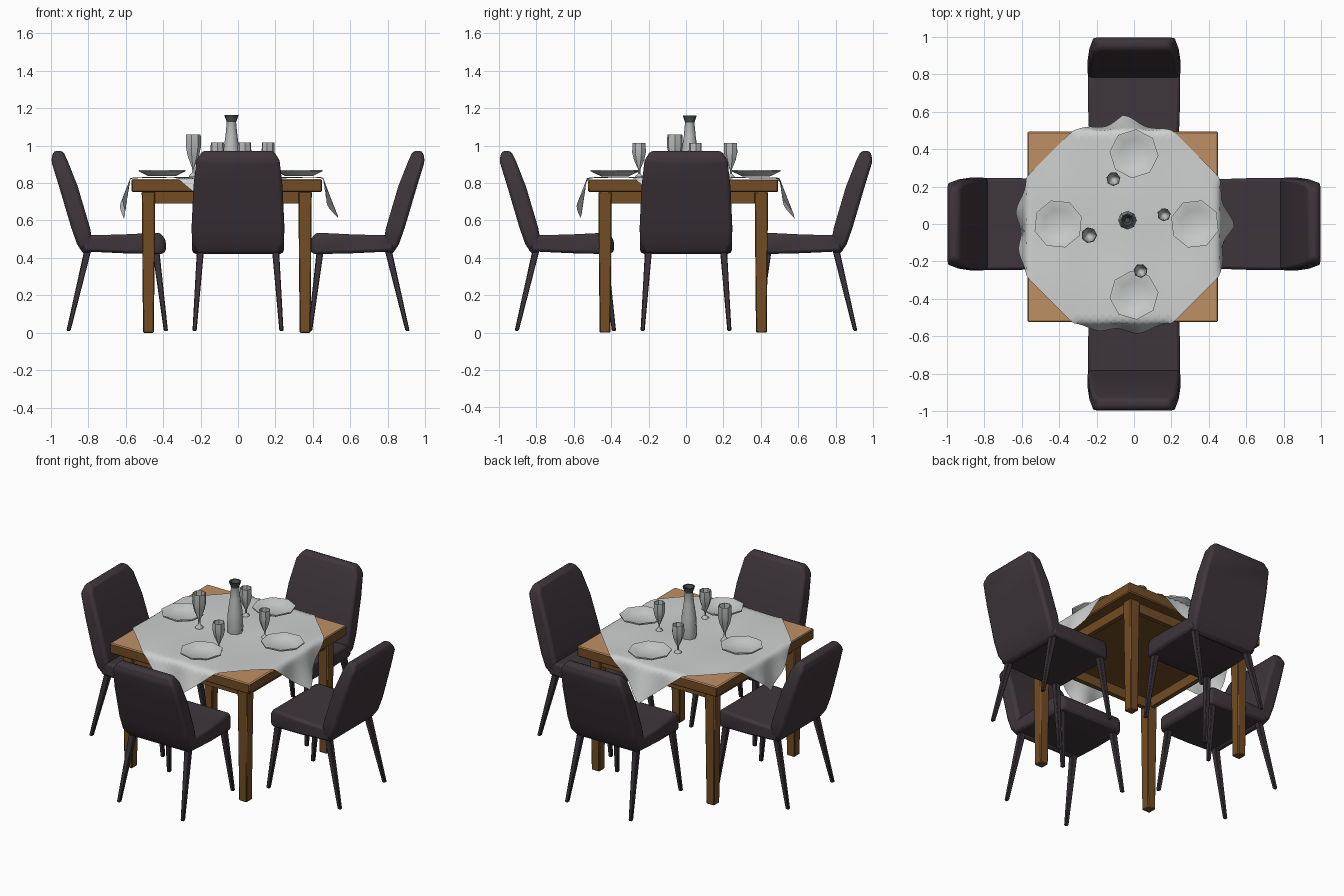
import bpy, bmesh, math
from mathutils import Matrix, Vector

if "Cube" in bpy.data.objects:
    bpy.data.objects.remove(bpy.data.objects["Cube"])


def material(name, rgb):
    m = bpy.data.materials.new(name)
    m.use_nodes = True
    m.diffuse_color = (*rgb, 1)
    bsdf = next(n for n in m.node_tree.nodes if n.type == 'BSDF_PRINCIPLED')
    bsdf.inputs["Base Color"].default_value = (*rgb, 1)
    return m


UPHOLSTERY = material("dark plum upholstery", (0.048, 0.036, 0.044))
LEG_DARK = material("dark chair leg", (0.04, 0.032, 0.04))
WOOD_TOP = material("light wood", (0.52, 0.28, 0.13))
WOOD = material("brown wood", (0.17, 0.075, 0.018))
LINEN = material("pale linen", (0.62, 0.63, 0.63))
CHINA = material("pale china", (0.6, 0.62, 0.61))
GLASS = material("grey glass", (0.5, 0.52, 0.51))
VASE_DARK = material("dark vase mouth", (0.06, 0.07, 0.07))


def finish(bm, name, mats, bevel=0, segments=2, angle=35, matrix=None):
    """Turn a bmesh into a named, shaded object."""
    bmesh.ops.recalc_face_normals(bm, faces=bm.faces)
    if matrix:
        bm.transform(matrix)
    mesh = bpy.data.meshes.new(name)
    bm.to_mesh(mesh)
    bm.free()
    for m in mats:
        mesh.materials.append(m)
    ob = bpy.data.objects.new(name, mesh)
    bpy.context.collection.objects.link(ob)
    bpy.ops.object.select_all(action='DESELECT')
    ob.select_set(True)
    bpy.context.view_layer.objects.active = ob
    bpy.ops.object.shade_smooth_by_angle(angle=math.radians(angle))
    if bevel:
        mod = ob.modifiers.new("soft edges", 'BEVEL')
        mod.width, mod.segments = bevel, segments
    return ob


def loft(rings):
    """Skin a list of rings and cap both ends."""
    bm = bmesh.new()
    rings = [[bm.verts.new(p) for p in ring] for ring in rings]
    n = len(rings[0])
    for a, b in zip(rings, rings[1:]):
        for i in range(n):
            j = (i + 1) % n
            bm.faces.new((a[i], a[j], b[j], b[i]))
    bm.faces.new(rings[0])
    bm.faces.new(rings[-1])
    return bm


def box(x0, x1, y0, y1, z0, z1):
    return loft([[(x0, y0, z), (x1, y0, z), (x1, y1, z), (x0, y1, z)] for z in (z0, z1)])


def lathe(profile, sides, turn=0.0):
    """Spin (radius, height) points round z."""
    bm = bmesh.new()
    verts = [bm.verts.new((r, 0, z)) for r, z in profile]
    edges = [bm.edges.new(pair) for pair in zip(verts, verts[1:])]
    bmesh.ops.spin(bm, geom=verts + edges, cent=(0, 0, 0), axis=(0, 0, 1),
                   angle=math.tau, steps=sides)
    bmesh.ops.remove_doubles(bm, verts=bm.verts, dist=0.0005)
    bm.transform(Matrix.Rotation(turn, 4, 'Z'))
    return bm


def stick(p, q, r0, r1):
    """Tapered square rod from p to q."""
    return loft([[(c[0] + sx * r, c[1] + sy * r, c[2])
                  for sx, sy in ((-1, -1), (1, -1), (1, 1), (-1, 1))]
                 for c, r in ((p, r0), (q, r1))])


# Chairs: modelled behind the table (+y outward), then turned to each side
BACK = [(0.42, 0.79, 0.825, 0.22), (0.475, 0.775, 0.86, 0.245), (0.56, 0.79, 0.89, 0.248),
        (0.78, 0.855, 0.955, 0.238), (0.92, 0.91, 0.998, 0.222), (0.972, 0.935, 0.985, 0.19)]
SEAT = [(0.385, 0.43, 0.495, 0.215), (0.415, 0.42, 0.535, 0.238),
        (0.62, 0.425, 0.525, 0.245), (0.83, 0.435, 0.52, 0.245)]


def chair(side, turn):
    m = Matrix.Rotation(turn, 4, 'Z')
    back = loft([[(-w, a, z), (w, a, z), (w, b, z), (-w, b, z)] for z, a, b, w in BACK])
    finish(back, f"{side}_chair_back", [UPHOLSTERY], 0.018, angle=50, matrix=m)
    seat = loft([[(-w, y, a), (w, y, a), (w, y, b), (-w, y, b)] for y, a, b, w in SEAT])
    finish(seat, f"{side}_chair_seat", [UPHOLSTERY], 0.016, angle=50, matrix=m)
    for s, label in ((-1, "a"), (1, "b")):
        for part, top, foot in (("rear", 0.8, 0.905), ("fore", 0.44, 0.385)):
            leg = stick((s * 0.2, top, 0.45), (s * 0.232, foot, 0.01), 0.019, 0.011)
            finish(leg, f"{side}_chair_{part}_leg_{label}", [LEG_DARK], 0.004, 1, matrix=m)


for i, side in enumerate(("back", "right", "front", "left")):
    chair(side, i * math.pi / 2)

# Table
CX, CY, HALF = -0.06, -0.015, 0.508
TOP = 0.82
top = box(CX - HALF, CX + HALF, CY - HALF, CY + HALF, 0.752, TOP)
top.normal_update()
for f in top.faces:
    f.material_index = int(f.calc_center_median().z > TOP - 0.001)
finish(top, "table_top", [WOOD, WOOD_TOP], 0.006, 1)
for sx in (-1, 1):
    for sy in (-1, 1):
        x, y = CX + sx * 0.418, CY + sy * 0.418
        finish(stick((x, y, 0.753), (x, y, 0), 0.036, 0.029),
               f"table_leg_{'left' if sx > 0 else 'right'}_{'back' if sy > 0 else 'front'}",
               [WOOD], 0.005, 1)
for k in range(4):
    rail = box(-0.4, 0.4, 0.405, 0.435, 0.69, 0.755)
    m = Matrix.Translation((CX, CY, 0)) @ Matrix.Rotation(k * math.pi / 2, 4, 'Z')
    finish(rail, f"table_rail_{k + 1}", [WOOD], matrix=m)

# Tablecloth: a diagonal square whose corners fold over the table edges
cloth = bmesh.new()
REACH = 0.78
bmesh.ops.create_grid(cloth, x_segments=36, y_segments=36, size=REACH / math.sqrt(2),
                      matrix=Matrix.Rotation(math.pi / 4, 4, 'Z'))
for v in cloth.verts:
    x, y = v.co.x, v.co.y
    ripple = math.sin(9 * x + 5 * y) * math.sin(7 * y - 8 * x + 1)
    z = TOP + 0.009 + 0.004 * ripple
    edge = HALF + 0.006
    for axis in (0, 1):
        over = abs(v.co[axis]) - edge
        if over > 0:
            sign = math.copysign(1, v.co[axis])
            across = v.co[1 - axis]
            flare = 0.22 * over + 0.1 * over * math.sin(24 * across + sign)
            v.co[axis] = sign * (edge + flare)
            z -= over * 0.82
    v.co = Vector((v.co.x + CX, v.co.y + CY, z))
finish(cloth, "tablecloth", [LINEN], angle=60)

# Plates
PLATE = [(0, 0), (0.075, 0), (0.13, 0.026), (0.131, 0.034), (0.122, 0.034), (0.078, 0.015), (0, 0.012)]
for i, (x, y) in enumerate([(-0.405, 0), (0.325, 0), (0, 0.375), (0, -0.38)]):
    finish(lathe(PLATE, 8, 0.3 + i * 0.2), f"plate_{i + 1}", [CHINA],
           matrix=Matrix.Translation((x, y, TOP + 0.016)))

# Goblets: (radius, height) as fractions
GOBLET = [(0, 0), (0.6, 0), (0.55, 0.03), (0.16, 0.1), (0.16, 0.22), (0.75, 0.5), (1, 0.72),
          (0.95, 1), (0.85, 1), (0.85, 0.72), (0.5, 0.5), (0, 0.35)]
for i, (x, y, r, h) in enumerate([(-0.24, -0.06, 0.043, 0.228), (0.16, 0.05, 0.036, 0.183),
                                  (-0.11, 0.24, 0.038, 0.183), (0.035, -0.25, 0.038, 0.183)]):
    finish(lathe([(a * r, b * h) for a, b in GOBLET], 7, i), f"goblet_{i + 1}", [GLASS],
           angle=45, matrix=Matrix.Translation((x, y, TOP + 0.012)))

# Vase with a dark flared mouth
vase = lathe([(0, 0), (0.046, 0), (0.05, 0.03), (0.044, 0.14), (0.032, 0.22), (0.025, 0.295),
              (0.038, 0.332), (0.03, 0.332), (0.014, 0.3), (0, 0.3)], 8)
for f in vase.faces:
    f.material_index = int(f.calc_center_median().z > 0.297)
finish(vase, "vase", [GLASS, VASE_DARK], angle=45,
       matrix=Matrix.Translation((-0.035, 0.02, TOP + 0.01)))
